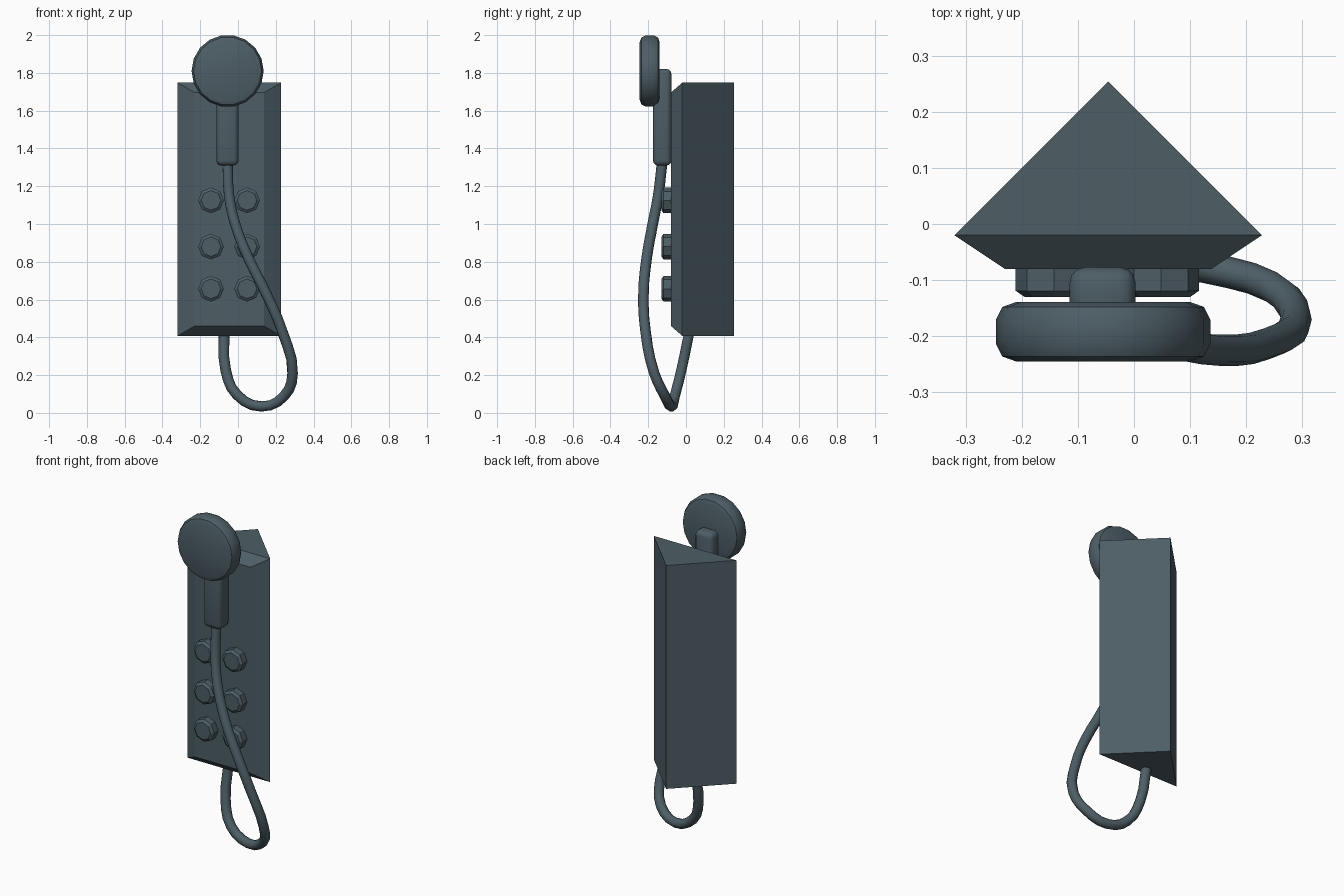
import bpy, bmesh, math

if "Cube" in bpy.data.objects:
    bpy.data.objects.remove(bpy.data.objects["Cube"])

slate = bpy.data.materials.new("dark slate")
slate.diffuse_color = (0.075, 0.113, 0.133, 1)
slate.use_nodes = True
slate.node_tree.nodes["Principled BSDF"].inputs["Base Color"].default_value = slate.diffuse_color


def finish(bm, name, smooth=None):
    bmesh.ops.recalc_face_normals(bm, faces=bm.faces)
    mesh = bpy.data.meshes.new(name)
    bm.to_mesh(mesh)
    bm.free()
    ob = bpy.data.objects.new(name, mesh)
    bpy.context.collection.objects.link(ob)
    mesh.materials.append(slate)
    if smooth:
        bpy.ops.object.select_all(action='DESELECT')
        ob.select_set(True)
        bpy.context.view_layer.objects.active = ob
        bpy.ops.object.shade_smooth_by_angle(angle=math.radians(smooth))
    return ob


def turned(name, x, z, profile, sides, smooth=None):
    """Closed solid turned about the y axis from (radius, y) pairs."""
    bm = bmesh.new()
    rings = []
    for r, y in profile:
        rings.append([bm.verts.new((x + r * math.cos(2 * math.pi * i / sides), y,
                                    z + r * math.sin(2 * math.pi * i / sides)))
                      for i in range(sides)])
    for a, b in zip(rings, rings[1:]):
        for i in range(sides):
            j = (i + 1) % sides
            bm.faces.new((a[i], a[j], b[j], b[i]))
    bm.faces.new(rings[0])
    bm.faces.new(rings[-1])
    return finish(bm, name, smooth)


# Corner housing: triangular prism with a chamfered front panel
bm = bmesh.new()
L, R, B, T = -0.32, 0.228, 0.408, 1.748
bot = [bm.verts.new(p) for p in ((L, -0.02, B), (R, -0.02, B), (-0.046, 0.254, B))]
top = [bm.verts.new(p) for p in ((L, -0.02, T), (R, -0.02, T), (-0.046, 0.254, T))]
panel = [bm.verts.new((x, -0.08, z)) for x, z in
         ((-0.23, 0.46), (0.138, 0.46), (0.138, 1.696), (-0.23, 1.696))]
bm.faces.new(bot)
bm.faces.new(top)
for a, b in ((1, 2), (2, 0)):
    bm.faces.new((bot[a], bot[b], top[b], top[a]))
rim = [bot[0], bot[1], top[1], top[0]]
for i in range(4):
    j = (i + 1) % 4
    bm.faces.new((rim[i], rim[j], panel[j], panel[i]))
bm.faces.new(panel)
finish(bm, "corner_housing")

# Control buttons
for row, z in enumerate((1.125, 0.88, 0.657)):
    for col, x in enumerate((-0.143, 0.048)):
        turned(f"button_{row}_{col}", x, z,
               [(0.068, -0.078), (0.068, -0.119), (0.052, -0.13)], 8)

# Round spray head
turned("spray_head", -0.055, 1.81,
       [(0.155, -0.139), (0.180, -0.148), (0.191, -0.170),
        (0.191, -0.214), (0.180, -0.236), (0.155, -0.245)], 18, 40)

# Handle: rounded bar
bm = bmesh.new()
bmesh.ops.create_cube(bm, size=1)
for v in bm.verts:
    v.co = (-0.056 + v.co.x * 0.118, -0.126 + v.co.y * 0.098, 1.565 + v.co.z * 0.512)
bmesh.ops.bevel(bm, geom=bm.edges[:], offset=0.028, segments=3, profile=0.5, affect='EDGES')
finish(bm, "handle", 45)

# Hose: looping tube from handle to underside of housing
path = [(-0.055, -0.126, 1.33), (-0.047, -0.147, 1.15), (-0.015, -0.176, 1.0),
        (0.055, -0.208, 0.82), (0.15, -0.225, 0.63), (0.235, -0.214, 0.43),
        (0.289, -0.168, 0.21), (0.245, -0.112, 0.09), (0.125, -0.077, 0.034),
        (-0.005, -0.058, 0.095), (-0.065, -0.025, 0.225), (-0.074, 0.018, 0.43)]
curve = bpy.data.curves.new("hose", 'CURVE')
curve.dimensions = '3D'
curve.bevel_depth = 0.028
curve.bevel_resolution = 3
curve.use_fill_caps = True
curve.resolution_u = 3
spline = curve.splines.new('BEZIER')
spline.bezier_points.add(len(path) - 1)
for p, co in zip(spline.bezier_points, path):
    p.co = co
    p.handle_left_type = p.handle_right_type = 'AUTO'
curve.materials.append(slate)
hose = bpy.data.objects.new("hose", curve)
bpy.context.collection.objects.link(hose)
bpy.ops.object.select_all(action='DESELECT')
hose.select_set(True)
bpy.context.view_layer.objects.active = hose
bpy.ops.object.convert(target='MESH')
bpy.ops.object.shade_smooth_by_angle(angle=math.radians(50))
